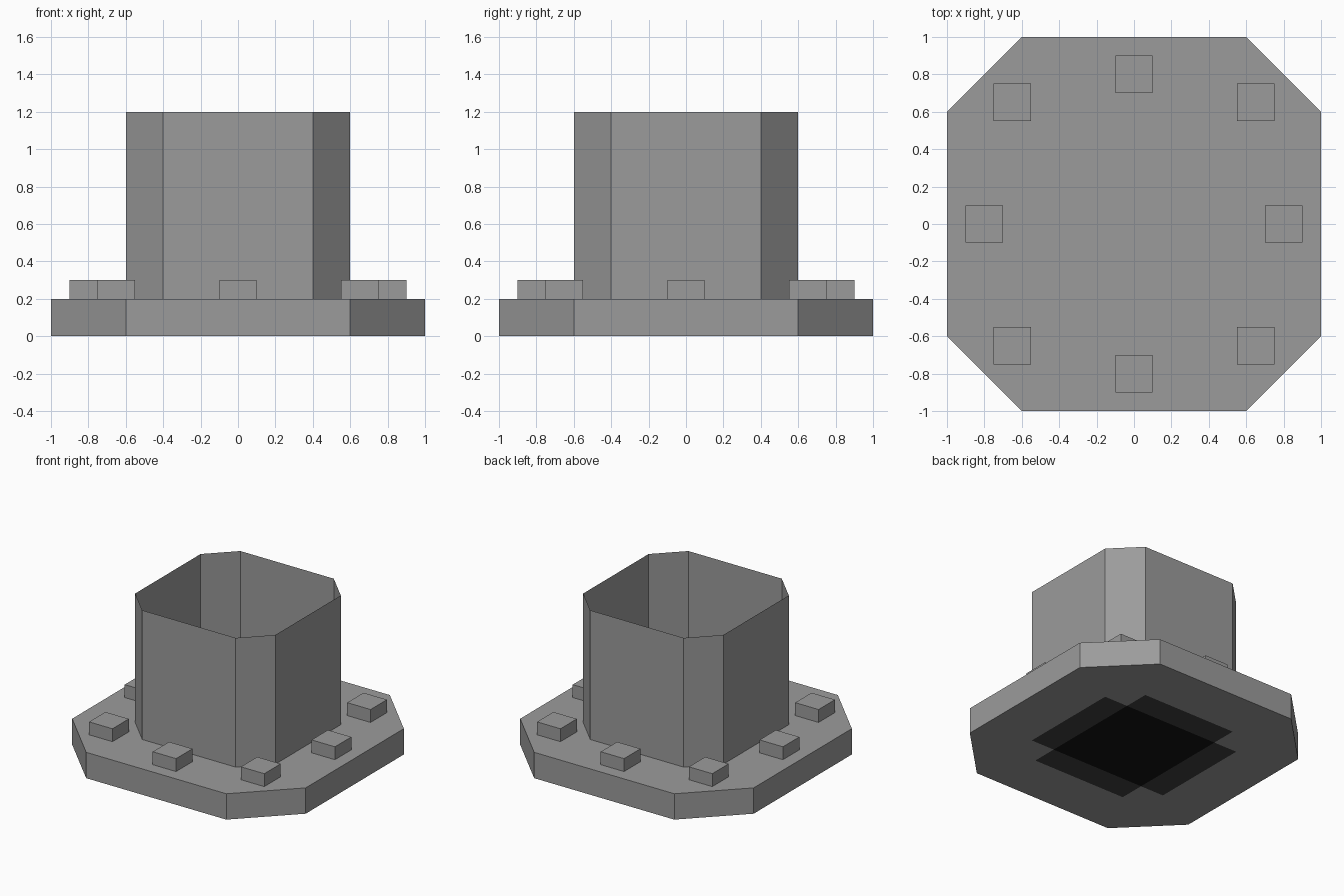
import bpy
import bmesh

cube = bpy.data.objects.get("Cube")
if cube:
    bpy.data.objects.remove(cube, do_unlink=True)


def material(name, value):
    mat = bpy.data.materials.new(name)
    mat.use_nodes = True
    colour = (value, value, value, 1)
    mat.diffuse_color = colour
    mat.node_tree.nodes["Principled BSDF"].inputs["Base Color"].default_value = colour
    return mat


GREY = material("mid grey", 0.33)
DARK = material("charcoal", 0.05)
BLACK = material("near black", 0.006)


def finish(bm, name, mats):
    mesh = bpy.data.meshes.new(name)
    bm.to_mesh(mesh)
    bm.free()
    for mat in mats:
        mesh.materials.append(mat)
    obj = bpy.data.objects.new(name, mesh)
    bpy.context.collection.objects.link(obj)
    return obj


def octagon(bm, half, flat, z):
    """Square of the given half width with chamfered corners."""
    quarter = [(half, -flat), (half, flat)]
    points = []
    for _ in range(4):
        points += quarter
        quarter = [(-y, x) for x, y in quarter]
    return [bm.verts.new((x, y, z)) for x, y in points]


def walls(bm, low, high):
    for i in range(len(low)):
        j = (i + 1) % len(low)
        bm.faces.new((low[i], low[j], high[j], high[i]))


# Base plate, with a dark cross and black centre on its underside
bm = bmesh.new()
low, high = octagon(bm, 1, 0.6, 0), octagon(bm, 1, 0.6, 0.2)
walls(bm, low, high)
bm.faces.new(high)
bm.faces.new(low[::-1])
for axis in ((1, 0, 0), (0, 1, 0)):
    for offset in (-0.6, -0.4, 0.4, 0.6):
        under = [f for f in bm.faces if f.normal.z < -0.5 or
                 all(v.co.z < 0.01 for v in f.verts)]
        edges = {e for f in under for e in f.edges}
        verts = {v for f in under for v in f.verts}
        bmesh.ops.bisect_plane(bm, geom=under + list(edges) + list(verts),
                               plane_co=[a * offset for a in axis], plane_no=axis)
for face in bm.faces:
    c = face.calc_center_median()
    if c.z < 0.01:
        near, far = sorted((abs(c.x), abs(c.y)))
        if near < 0.4 and far < 0.6:
            face.material_index = 2 if far < 0.4 else 1
bmesh.ops.recalc_face_normals(bm, faces=bm.faces[:])
finish(bm, "base_plate", [GREY, DARK, BLACK])

# Open thin-walled tube
bm = bmesh.new()
walls(bm, octagon(bm, 0.6, 0.4, 0.2), octagon(bm, 0.6, 0.4, 1.2))
finish(bm, "tube", [GREY])

# Square bolts around the rim
for i in (-1, 0, 1):
    for j in (-1, 0, 1):
        if i == j == 0:
            continue
        reach = 0.65 if i and j else 0.8
        bm = bmesh.new()
        bmesh.ops.create_cube(bm, size=0.2)
        for v in bm.verts:
            v.co.z *= 0.5
        bolt = finish(bm, "bolt", [GREY])
        bolt.location = (i * reach, j * reach, 0.25)
